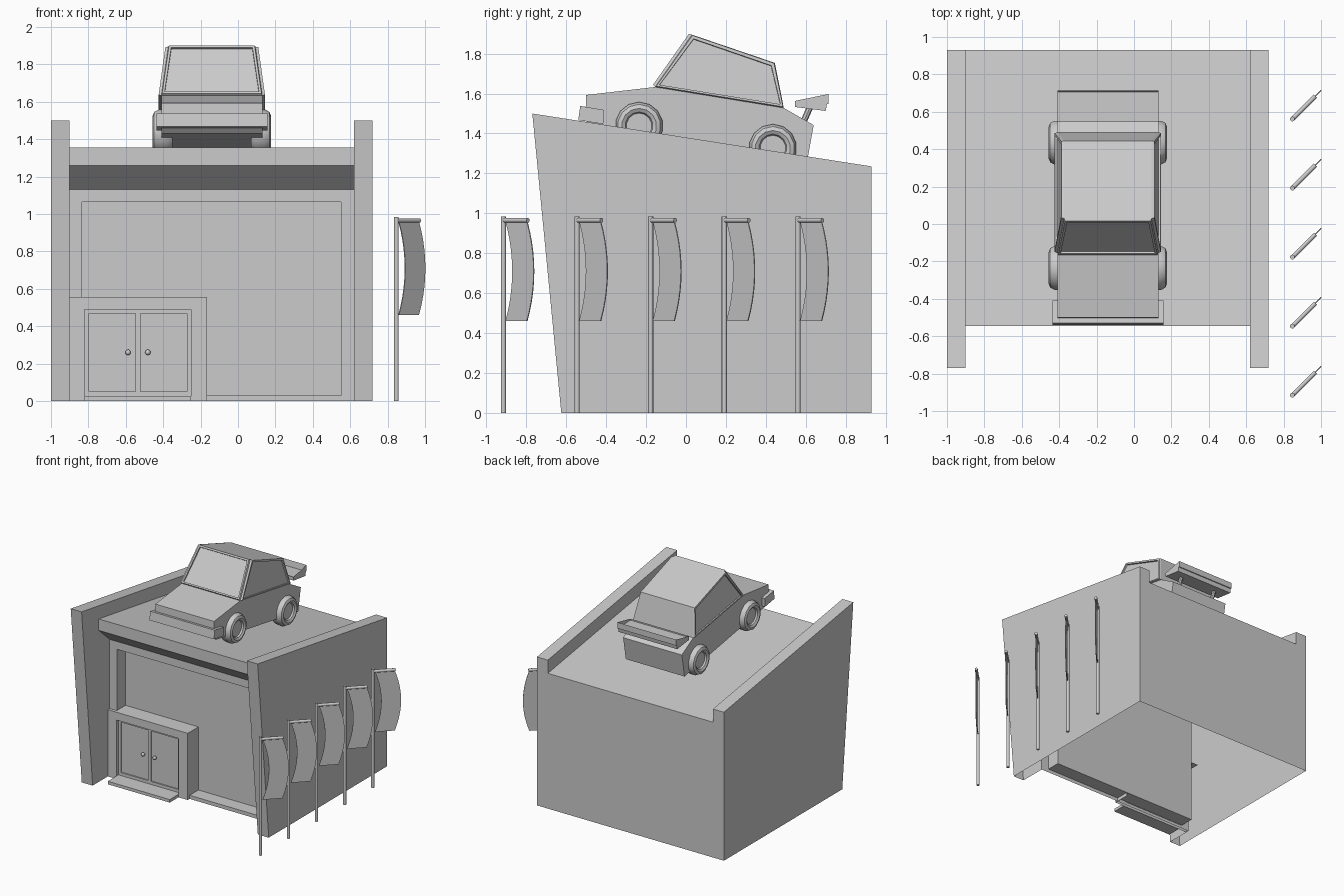
import bpy, bmesh, math
from mathutils import Vector, Matrix

if "Cube" in bpy.data.objects:
    bpy.data.objects.remove(bpy.data.objects["Cube"])


def finish(name, bm, smooth=None):
    bmesh.ops.remove_doubles(bm, verts=bm.verts, dist=0.0005)
    bmesh.ops.recalc_face_normals(bm, faces=bm.faces)
    me = bpy.data.meshes.new(name)
    bm.to_mesh(me)
    bm.free()
    ob = bpy.data.objects.new(name, me)
    bpy.context.collection.objects.link(ob)
    if smooth:
        bpy.ops.object.select_all(action='DESELECT')
        ob.select_set(True)
        bpy.context.view_layer.objects.active = ob
        bpy.ops.object.shade_smooth_by_angle(angle=math.radians(smooth))
    return ob


def face(bm, pts):
    return bm.faces.new([bm.verts.new(p) for p in pts])


def prism(bm, prof, x0, x1):
    """Closed prism from a (y, z) profile, spanning x0..x1."""
    a = [bm.verts.new((x0, y, z)) for y, z in prof]
    b = [bm.verts.new((x1, y, z)) for y, z in prof]
    n = len(prof)
    bm.faces.new(a)
    bm.faces.new(b[::-1])
    return [bm.faces.new((a[i], b[i], b[(i + 1) % n], a[(i + 1) % n])) for i in range(n)]


def framed(bm, outer, inner, y0, y1, back=True):
    """Flat front at y0 with a rectangular recess to y1; rects are x0, z0, x1, z1."""
    def corners(r, y):
        x0, z0, x1, z1 = r
        return [(x0, y, z0), (x1, y, z0), (x1, y, z1), (x0, y, z1)]
    o, i, d = corners(outer, y0), corners(inner, y0), corners(inner, y1)
    for k in range(4):
        m = (k + 1) % 4
        face(bm, [o[k], o[m], i[m], i[k]])
        face(bm, [i[k], i[m], d[m], d[k]])
    if back:
        face(bm, d)


def rod(bm, a, b, r, seg=10):
    a, b = Vector(a), Vector(b)
    rot = (b - a).to_track_quat('Z', 'Y').to_matrix().to_4x4()
    bmesh.ops.create_cone(bm, cap_ends=True, segments=seg, radius1=r, radius2=r,
                          depth=(b - a).length,
                          matrix=Matrix.Translation((a + b) / 2) @ rot)


# Building: open-bottomed shell with canopy, sloping roof and leaning side walls
XL, XR, T = -0.9, 0.62, 0.1
BACK = 0.93
prof = [(-0.4, 0), (-0.4, 1.13), (-0.545, 1.26), (-0.545, 1.355), (BACK, 1.125)]
bm = bmesh.new()
framed(bm, (XL, 0, XR, 1.13), (-0.835, 0.03, 0.55, 1.065), -0.4, -0.285)
for (ya, za), (yb, zb) in zip(prof[1:], prof[2:]):
    face(bm, [(XL, ya, za), (XR, ya, za), (XR, yb, zb), (XL, yb, zb)])
wall = [(-0.625, 0), (-0.77, 1.5), (BACK, 1.235), (BACK, 0)]
for xin, xout in ((XL, XL - T), (XR, XR + T)):
    face(bm, [(xout, y, z) for y, z in wall])
    face(bm, [(xin, y, z) for y, z in prof + [wall[2], wall[1], wall[0]]])
    for (ya, za), (yb, zb) in zip(wall[:2], wall[1:3]):
        face(bm, [(xin, ya, za), (xout, ya, za), (xout, yb, zb), (xin, yb, zb)])
face(bm, [(x, BACK, z) for x, z in (
    (XL - T, 0), (XR + T, 0), (XR + T, 1.235), (XR, 1.235), (XR, 1.125),
    (XL, 1.125), (XL, 1.235), (XL - T, 1.235))])
finish("building", bm)

# Entrance block, door leaves, knobs and step
bm = bmesh.new()
framed(bm, (XL, 0, -0.165, 0.555), (-0.82, 0.025, -0.25, 0.49), -0.425, -0.395, False)
face(bm, [(XL, -0.425, 0.555), (-0.165, -0.425, 0.555), (-0.165, -0.285, 0.555), (XL, -0.285, 0.555)])
face(bm, [(-0.165, -0.425, 0), (-0.165, -0.285, 0), (-0.165, -0.285, 0.555), (-0.165, -0.425, 0.555)])
finish("entrance_block", bm)
for s, tag in ((-1, "left"), (1, "right")):
    c = -0.535
    xs = sorted((c, c + s * 0.285))
    px = sorted((c + s * 0.013, c + s * 0.262))
    bm = bmesh.new()
    framed(bm, (xs[0], 0.025, xs[1], 0.49), (px[0], 0.05, px[1], 0.468), -0.4, -0.39)
    finish("door_" + tag, bm)
    bm = bmesh.new()
    bmesh.ops.create_uvsphere(bm, u_segments=10, v_segments=8, radius=0.015,
                              matrix=Matrix.Translation((c + s * 0.053, -0.408, 0.26)))
    finish("door_knob_" + tag, bm, 60)
bm = bmesh.new()
prism(bm, [(-0.54, 0), (-0.425, 0), (-0.425, 0.025), (-0.54, 0.025)], -0.82, -0.25)
finish("door_step", bm)

# Row of flags on poles, banners angled at 45 degrees and bowed outward
for k in range(5):
    o = Vector((0.847, -0.915 + 0.369 * k, 0))
    out = Vector((1, 1, 0))
    side = Vector((1, -1, 0)) * 0.002
    bm = bmesh.new()
    rod(bm, o, o + Vector((0, 0, 0.985)), 0.013)
    rod(bm, o + Vector((0, 0, 0.965)), o + out * 0.123 + Vector((0, 0, 0.965)), 0.012)
    finish("flag_pole", bm, 40)
    bm = bmesh.new()
    loops = []
    for i in range(11):
        t = i / 10
        bow = 0.034 * (1 - (2 * t - 1) ** 2)
        z = Vector((0, 0, 0.96 - 0.5 * t))
        pts = [o + out * (d + bow) + z + e for d, e in
               ((0.012, side), (0.119, side), (0.119, -side), (0.012, -side))]
        loops.append([bm.verts.new(p) for p in pts])
    for a, b in zip(loops, loops[1:]):
        for i in range(4):
            bm.faces.new((a[i], a[(i + 1) % 4], b[(i + 1) % 4], b[i]))
    bm.faces.new(loops[0])
    bm.faces.new(loops[-1])
    finish("flag_banner", bm)

# Car lower body and bumper
CX = -0.14
bm = bmesh.new()
prism(bm, [(-0.5, 1.593), (-0.155, 1.633), (0.49, 1.528), (0.64, 1.442),
           (0.605, 1.25), (-0.47, 1.43), (-0.505, 1.47)], CX - 0.27, CX + 0.27)
finish("car_body", bm)
bm = bmesh.new()
prism(bm, [(-0.53, 1.538), (-0.41, 1.518), (-0.415, 1.447), (-0.54, 1.467)], CX - 0.297, CX + 0.297)
finish("car_bumper", bm)

# Car cabin: tapered box with raised window frames
bm = bmesh.new()
sides = prism(bm, [(-0.155, 1.633), (0.03, 1.895), (0.445, 1.754), (0.49, 1.528)], -0.27, 0.27)
for v in bm.verts:
    if v.co.z > 1.7:
        v.co.x *= 0.233 / 0.27
bmesh.ops.recalc_face_normals(bm, faces=bm.faces)
panes = [f for f in bm.faces if f not in sides] + [sides[0]]
bmesh.ops.inset_individual(bm, faces=panes, thickness=0.006, depth=0.015)
bmesh.ops.inset_individual(bm, faces=panes, thickness=0.018, depth=0)
bmesh.ops.inset_individual(bm, faces=panes, thickness=0.001, depth=-0.012)
bmesh.ops.translate(bm, verts=bm.verts, vec=(CX, 0, 0))
finish("car_cabin", bm)

# Rear spoiler with sunken top, on two struts
bm = bmesh.new()
top = prism(bm, [(0.545, 1.563), (0.715, 1.598), (0.70, 1.513), (0.545, 1.533)], CX - 0.27, CX + 0.27)[0]
bmesh.ops.inset_individual(bm, faces=[top], thickness=0.022, depth=0)
for v in top.verts:
    v.co.z -= 0.05 if v.co.y > 0.62 else 0.012
finish("car_spoiler", bm)
for s in (-1, 1):
    bm = bmesh.new()
    rod(bm, (CX + s * 0.17, 0.585, 1.45), (CX + s * 0.17, 0.625, 1.54), 0.016, 8)
    finish("spoiler_strut", bm, 30)

# Wheels: lathed tyre with a flat recessed hub
tyre = [(0, 0.293), (0.064, 0.293), (0.07, 0.306), (0.088, 0.316), (0.108, 0.308),
        (0.12, 0.285), (0.12, 0.235), (0.105, 0.21), (0, 0.21)]
for y, z in ((-0.235, 1.438), (0.435, 1.327)):
    for s in (-1, 1):
        bm = bmesh.new()
        vs = [bm.verts.new((CX + s * x, y, z + r)) for r, x in tyre]
        es = [bm.edges.new(p) for p in zip(vs, vs[1:])]
        bmesh.ops.spin(bm, geom=vs + es, cent=(CX, y, z), axis=(1, 0, 0),
                       angle=math.tau, steps=14, use_merge=True)
        finish("car_wheel", bm, 35)
